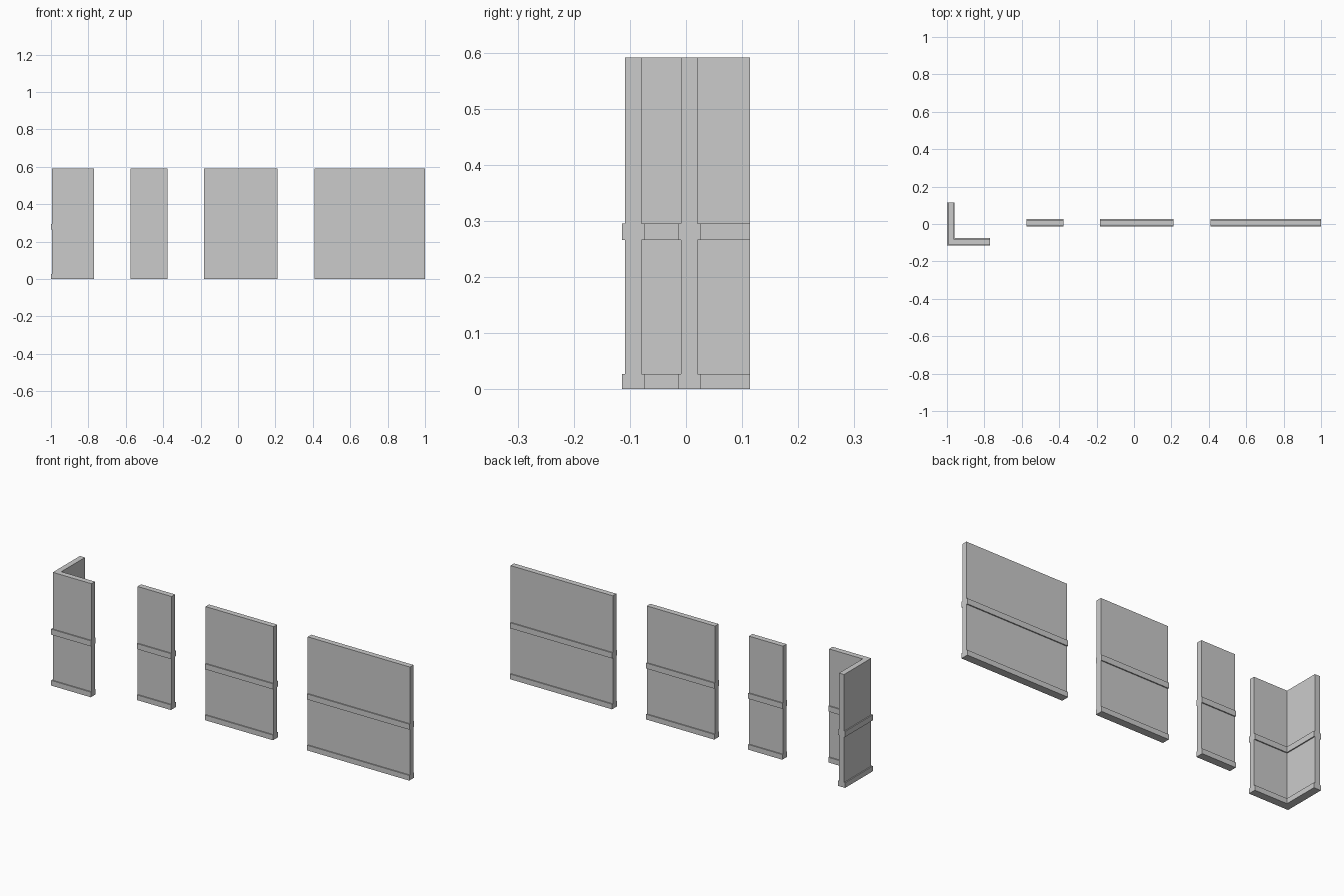
import bpy, bmesh
from mathutils import Vector

if "Cube" in bpy.data.objects:
    bpy.data.objects.remove(bpy.data.objects["Cube"])

H = 0.591             # panel height
WALL, TRIM = 0.0145, 0.0203   # half thickness of wall and of its trims

# Half profile (offset from centre, z): baseboard, wall, middle rail, wall
half = [(TRIM, 0), (TRIM, 0.027), (WALL, 0.027), (WALL, 0.266),
        (TRIM, 0.266), (TRIM, 0.295), (WALL, 0.295), (WALL, H)]
profile = half + [(-o, z) for o, z in reversed(half)]


def sweep_wall(name, path):
    """Sweep the wall profile along a plan path, mitring its corners."""
    pts = [Vector(p) for p in path]
    dirs = [(b - a).normalized() for a, b in zip(pts, pts[1:])]
    bm = bmesh.new()
    rings = []
    for i, p in enumerate(pts):
        a, b = dirs[max(i - 1, 0)], dirs[min(i, len(dirs) - 1)]
        na, nb = Vector((a.y, -a.x)), Vector((b.y, -b.x))
        mitre = (na + nb) / (1 + na.dot(nb))
        rings.append([bm.verts.new((*(p + mitre * o), z)) for o, z in profile])
    n = len(profile)
    for r, s in zip(rings, rings[1:]):
        for k in range(n):
            bm.faces.new((r[k], r[(k + 1) % n], s[(k + 1) % n], s[k]))
    bm.faces.new(rings[0])
    bm.faces.new(rings[-1])
    bmesh.ops.recalc_face_normals(bm, faces=bm.faces)
    mesh = bpy.data.meshes.new(name)
    bm.to_mesh(mesh)
    bm.free()
    obj = bpy.data.objects.new(name, mesh)
    bpy.context.collection.objects.link(obj)


# L-shaped corner wall
cx, cy = -1 + TRIM, -0.1145 + TRIM
sweep_wall("corner_wall", [(cx, 0.1145), (cx, cy), (-0.771, cy)])

# Straight walls of one, two and three modules
for name, x0, x1 in (("narrow_wall", -0.575, -0.378),
                     ("medium_wall", -0.182, 0.212),
                     ("wide_wall", 0.409, 1.0)):
    sweep_wall(name, [(x0, 0.006), (x1, 0.006)])
